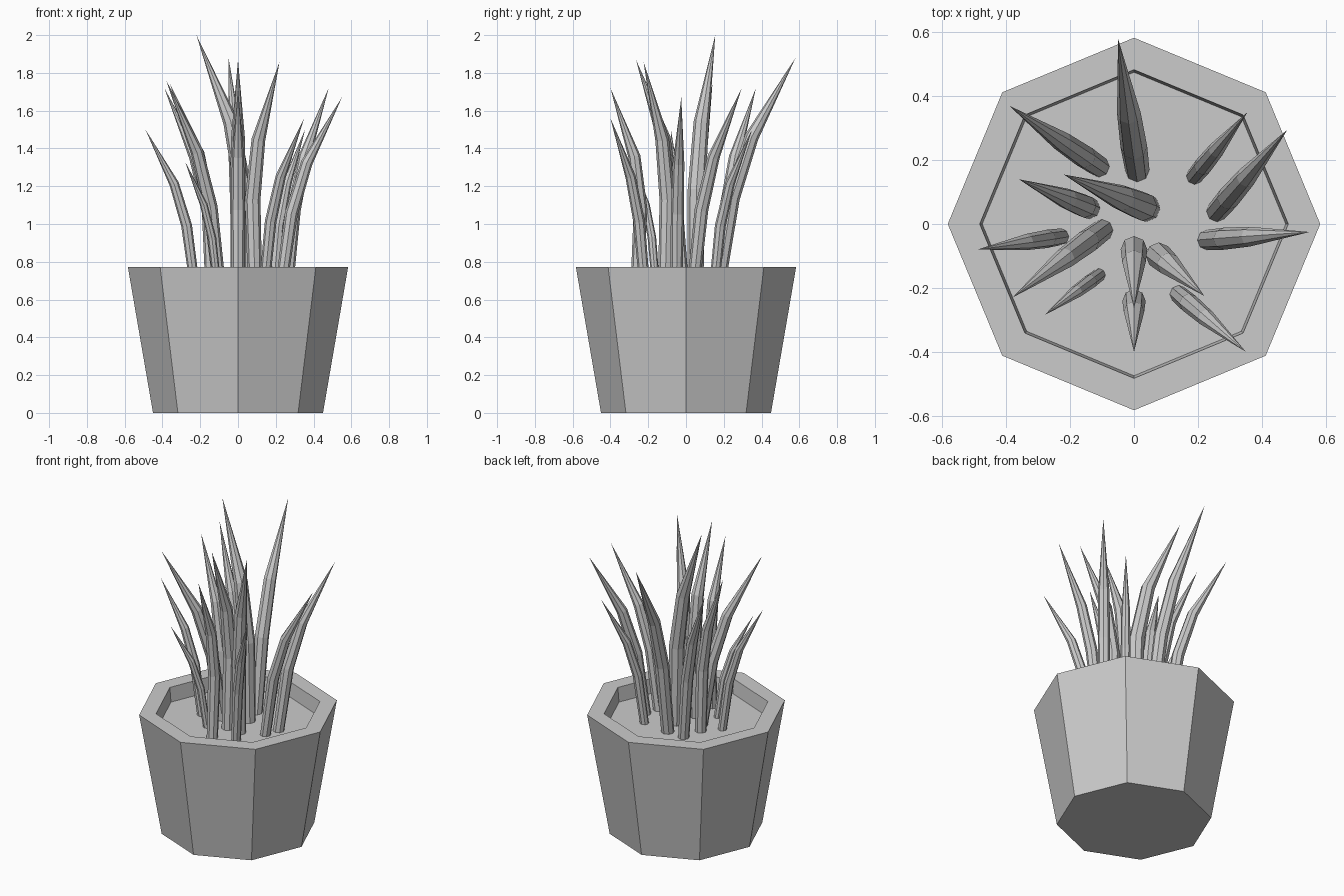
import bpy, bmesh, math
from mathutils import Vector

cube = bpy.data.objects.get("Cube")
if cube:
    bpy.data.objects.remove(cube, do_unlink=True)

GREY = (0.6, 0.6, 0.6, 1)
mat = bpy.data.materials.new("plain grey")
mat.use_nodes = True
mat.diffuse_color = GREY
mat.node_tree.nodes["Principled BSDF"].inputs["Base Color"].default_value = GREY

SIDES = 8
SOIL = 0.68


def ring(bm, centre, radius, axis=Vector((0, 0, 1))):
    """Octagonal ring of vertices facing along axis."""
    turn = Vector((0, 0, 1)).rotation_difference(axis)
    angles = [i * math.tau / SIDES for i in range(SIDES)]
    return [bm.verts.new(centre + turn @ Vector((math.cos(a), math.sin(a), 0)) * radius)
            for a in angles]


def bridge(bm, low, high):
    for i in range(SIDES):
        j = (i + 1) % SIDES
        bm.faces.new((low[i], low[j], high[j], high[i]))


def finish(bm, name):
    bmesh.ops.recalc_face_normals(bm, faces=bm.faces)
    mesh = bpy.data.meshes.new(name)
    bm.to_mesh(mesh)
    bm.free()
    mesh.materials.append(mat)
    bpy.context.collection.objects.link(bpy.data.objects.new(name, mesh))


# Tapered pot: base, outer wall, flat rim, inner wall and soil
bm = bmesh.new()
profile = [(0.45, 0), (0.583, 0.772), (0.483, 0.772), (0.475, SOIL)]
rings = [ring(bm, Vector((0, 0, z)), r) for r, z in profile]
for low, high in zip(rings, rings[1:]):
    bridge(bm, low, high)
bm.faces.new(rings[0][::-1])
bm.faces.new(rings[-1])
finish(bm, "pot")


# Leaf: three rings that curve outward, closed by a long pointed tip
def leaf(name, base, tip):
    root = Vector((*base, SOIL))
    reach = Vector(tip) - root
    height = reach.z
    out = Vector((reach.x, reach.y, 0)).normalized()
    path = [root + reach * t - out * bow * height
            for t, bow in ((0, 0), (0.38, 0.07), (0.65, 0.075), (1, 0))]
    widths = (0.032, 0.035, 0.031)
    bm = bmesh.new()
    rings = []
    for i, width in enumerate(widths):
        axis = path[i + 1] - path[max(i - 1, 0)] if i else Vector((0, 0, 1))
        rings.append(ring(bm, path[i], width * height, axis.normalized()))
    for low, high in zip(rings, rings[1:]):
        bridge(bm, low, high)
    point = bm.verts.new(path[-1])
    for i in range(SIDES):
        bm.faces.new((rings[-1][i], rings[-1][(i + 1) % SIDES], point))
    bm.faces.new(rings[0][::-1])
    finish(bm, name)


# Root position on the soil, then the tip
leaves = [
    ((0.01, 0.17), (-0.05, 0.58, 1.88)),
    ((-0.11, 0.18), (-0.39, 0.37, 1.72)),
    ((-0.14, 0.05), (-0.36, 0.14, 1.74)),
    ((0.04, 0.05), (-0.22, 0.155, 2.0)),
    ((-0.23, -0.04), (-0.49, -0.08, 1.5)),
    ((-0.10, -0.02), (-0.38, -0.23, 1.76)),
    ((-0.11, -0.16), (-0.28, -0.285, 1.33)),
    ((0, -0.1), (0, -0.265, 1.87)),
    ((0, -0.26), (0, -0.4, 1.72)),
    ((0.09, -0.11), (0.22, -0.225, 1.86)),
    ((0.14, -0.22), (0.35, -0.4, 1.56)),
    ((0.23, -0.05), (0.55, -0.025, 1.67)),
    ((0.26, 0.04), (0.48, 0.295, 1.72)),
    ((0.19, 0.15), (0.355, 0.35, 1.5)),
]
for n, (base, tip) in enumerate(leaves, 1):
    leaf(f"leaf_{n}", base, tip)
